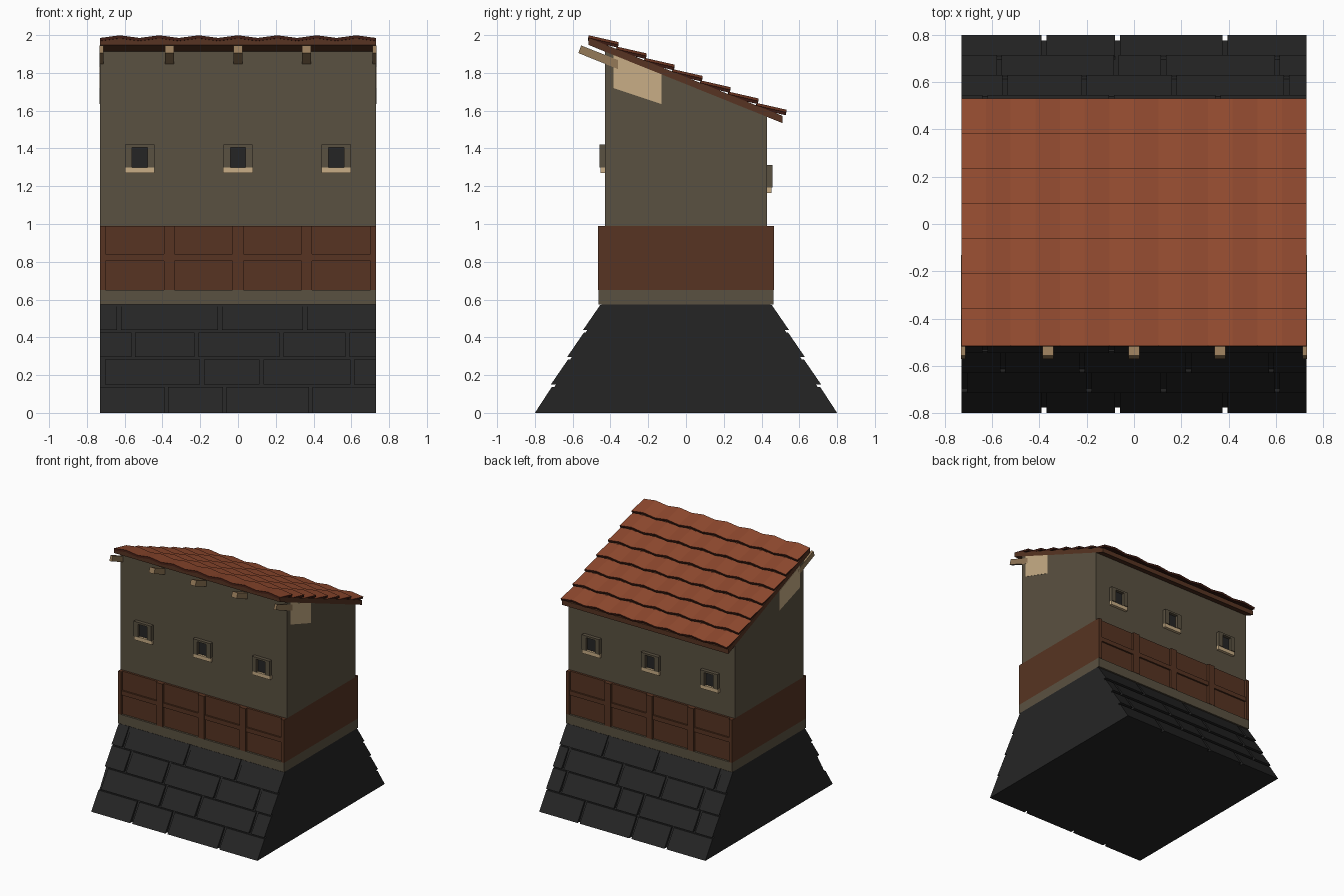
import bpy
import bmesh
import math

if "Cube" in bpy.data.objects:
    bpy.data.objects.remove(bpy.data.objects["Cube"], do_unlink=True)


def material(name, hex_code):
    channels = [int(hex_code[i:i + 2], 16) / 255 for i in (0, 2, 4)]
    color = [c / 12.92 if c < 0.04045 else ((c + 0.055) / 1.055) ** 2.4 for c in channels] + [1]
    mat = bpy.data.materials.new(name)
    mat.use_nodes = True
    mat.diffuse_color = color
    bsdf = mat.node_tree.nodes["Principled BSDF"]
    bsdf.inputs["Base Color"].default_value = color
    bsdf.inputs["Roughness"].default_value = 0.9
    return mat


PLASTER = material("grey_brown_plaster", "5a5141")
STONE = material("charcoal_stone", "252525")
WOOD = material("dark_brown_wood", "573422")
TILE = material("terracotta", "914a2f")
TILE_EDGE = material("burnt_tile_edge", "3d1b12")
CREAM = material("pale_timber", "c8ae86")
TAN = material("tan_timber", "957a59")

HALF = 0.73      # half width of the building
SLOPE = -0.403   # roof fall per unit of depth


def finish(bm, name, *mats):
    bmesh.ops.recalc_face_normals(bm, faces=bm.faces)
    mesh = bpy.data.meshes.new(name)
    bm.to_mesh(mesh)
    bm.free()
    for mat in mats:
        mesh.materials.append(mat)
    obj = bpy.data.objects.new(name, mesh)
    bpy.context.collection.objects.link(obj)
    return obj


def add_prism(bm, profile, x0, x1):
    """Side profile (y, z) stretched from x0 to x1."""
    ends = [[bm.verts.new((x, y, z)) for y, z in profile] for x in (x0, x1)]
    bm.faces.new(ends[0])
    bm.faces.new(ends[1][::-1])
    n = len(profile)
    for i in range(n):
        j = (i + 1) % n
        bm.faces.new((ends[0][i], ends[0][j], ends[1][j], ends[1][i]))


def prisms(name, mat, items):
    bm = bmesh.new()
    for profile, x0, x1 in items:
        add_prism(bm, profile, x0, x1)
    return finish(bm, name, mat)


def rect(y0, y1, z0, z1):
    return [(y0, z0), (y1, z0), (y1, z1), (y0, z1)]


def roof_z(y):
    """Underside of the roof deck."""
    return 1.74 + SLOPE * y


# Sloping stone base with staggered courses
prisms("base_core", STONE, [([(-0.775, 0), (0.775, 0), (0.445, 0.575), (-0.445, 0.575)], -HALF, HALF)])
front_joints = [(-0.38, -0.07, 0.385), (-0.715, -0.19, 0.125, 0.605),
                (-0.555, -0.22, 0.23, 0.58), (-0.63, -0.095, 0.355)]
back_joints = [(-0.38, -0.07, 0.385), (-0.57, -0.075, 0.125, 0.605),
               (-0.545, -0.21, 0.17, 0.645), (-0.63, -0.095, 0.355)]
for side, name, courses in ((-1, "front_stones", front_joints), (1, "back_stones", back_joints)):
    stones = []
    for row, joints in enumerate(courses):
        z0, z1 = 0.144 * row + (0.007 if row else 0), 0.144 * (row + 1) - 0.006
        y0 = 0.8 - 0.085 * row
        profile = [(side * y0, z0), (side * (y0 - 0.09), z1),
                   (side * (y0 - 0.13), z1), (side * (y0 - 0.06), z0)]
        edges = [-HALF - 0.01, *joints, HALF + 0.01]
        for a, b in zip(edges, edges[1:]):
            if b - a > 0.03:
                stones.append((profile, a + 0.01, b - 0.01))
    prisms(name, STONE, stones)

# Plaster band and walls
prisms("plaster_band", PLASTER, [(rect(-0.462, 0.462, 0.575, 0.65), -HALF, HALF)])
prisms("walls", PLASTER, [([(-0.43, 0.99), (0.43, 0.99), (0.43, roof_z(0.43)), (-0.43, roof_z(-0.43))],
                          -HALF, HALF)])

# Timber cladding with raised posts and rail
prisms("cladding", WOOD, [(rect(-0.447, 0.447, 0.65, 0.99), -HALF, HALF)])
frame = []
for s in (-1, 1):
    for x in (-HALF, -0.365, 0, 0.365, HALF):
        frame.append((rect(s * 0.44, s * 0.465, 0.65, 0.99), max(x - 0.028, -HALF), min(x + 0.028, HALF)))
    frame.append((rect(s * 0.44, s * 0.46, 0.805, 0.84), -HALF, HALF))
prisms("cladding_frame", WOOD, frame)

# Windows: frame, pane and sill
for side, label, base in ((-1, "front", 1.275), (1, "back", 1.168)):
    frames, panes, sills = [], [], []
    near, far = side * 0.42, side * 0.458
    for x in (-0.52, 0, 0.52):
        for s in (-1, 1):
            frames.append((rect(near, far, base + 0.025, base + 0.145), *sorted((x + s * 0.04, x + s * 0.077))))
        frames.append((rect(near, far, base + 0.13, base + 0.145), x - 0.04, x + 0.04))
        panes.append((rect(near, side * 0.434, base + 0.02, base + 0.13), x - 0.04, x + 0.04))
        sills.append((rect(near, side * 0.452, base - 0.005, base + 0.025), x - 0.079, x + 0.079))
    prisms(label + "_window_frames", PLASTER, frames)
    prisms(label + "_window_panes", STONE, panes)
    prisms(label + "_window_sills", CREAM, sills)

# Roof deck
prisms("roof_deck", WOOD, [([(-0.515, roof_z(-0.515)), (0.512, roof_z(0.512)),
                            (0.512, roof_z(0.512) + 0.038), (-0.515, roof_z(-0.515) + 0.038)], -HALF, HALF)])

# Rafter tails below the front eave
tail = [(-0.555, 1.945), (-0.57, 1.905), (-0.36, 1.82), (-0.36, 1.868)]
prisms("rafter_tails", TAN, [(tail, max(x - 0.023, -HALF - 0.002), min(x + 0.023, HALF + 0.002))
                             for x in (-HALF - 0.005, -0.363, 0, 0.363, HALF + 0.005)])

# Pale beam plates on the side walls
plate = [(-0.385, 1.72), (-0.13, 1.635), (-0.13, roof_z(-0.13)), (-0.385, roof_z(-0.385))]
prisms("beam_plates", CREAM, [(plate, *sorted((s * 0.725, s * 0.732))) for s in (-1, 1)])

# Overlapping courses of wavy tiles
WAVES, STEPS, ROWS, PITCH = 7, 4, 7, 0.148
bm = bmesh.new()
for row in range(ROWS):
    y0 = -0.515 + PITCH * row
    z0 = 1.992 + SLOPE * PITCH * row
    strip = []
    for i in range(WAVES * STEPS + 1):
        x = -HALF + 2 * HALF * i / (WAVES * STEPS)
        lift = -0.007 * math.cos(2 * math.pi * i / STEPS)
        strip.append([bm.verts.new((x, y, z + lift)) for y, z in ((y0, z0), (y0 + 0.158, z0 - 0.036))])
    for (a, b), (c, d) in zip(strip, strip[1:]):
        bm.faces.new((a, c, d, b))
tiles = finish(bm, "roof_tiles", TILE, TILE_EDGE)
for poly in tiles.data.polygons:
    if poly.normal.z < 0:
        poly.flip()
solid = tiles.modifiers.new("thickness", "SOLIDIFY")
solid.thickness = 0.016
solid.offset = -1
solid.material_offset = 1
solid.material_offset_rim = 1
